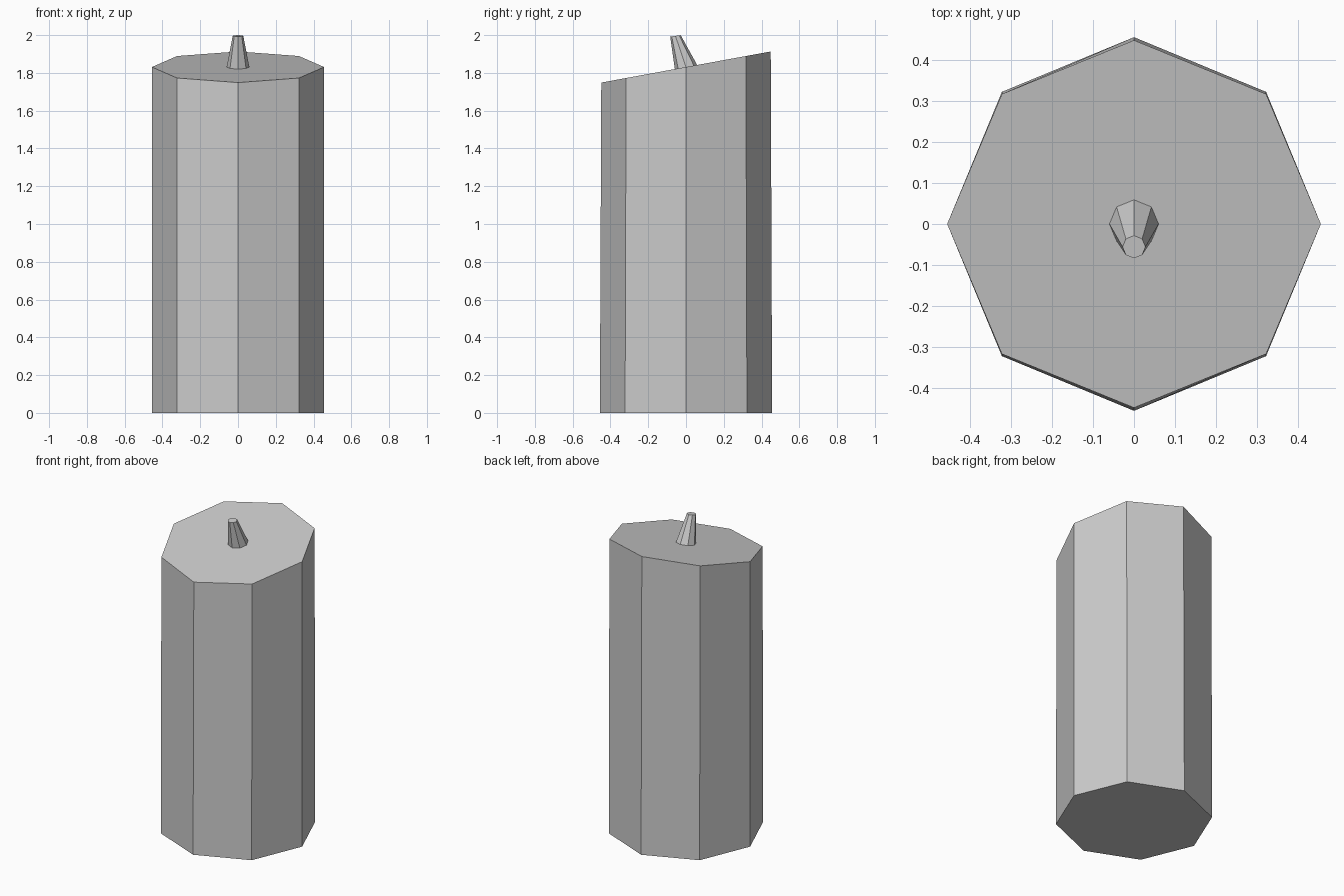
import bpy, bmesh
from math import radians
from mathutils import Matrix, Vector

if "Cube" in bpy.data.objects:
    bpy.data.objects.remove(bpy.data.objects["Cube"])


def ring(bm, radius, centre, tilt):
    """Eight-sided ring tilted about the x axis."""
    mat = Matrix.Translation(centre) @ Matrix.Rotation(radians(tilt), 4, 'X')
    return [bm.verts.new(mat @ (Matrix.Rotation(radians(45 * i), 4, 'Z') @ Vector((radius, 0, 0))))
            for i in range(8)]


def tapered_prism(name, lower, upper, closed_base):
    """Loft two octagons into a flat-shaded prism."""
    bm = bmesh.new()
    a, b = ring(bm, *lower), ring(bm, *upper)
    for i in range(8):
        j = (i + 1) % 8
        bm.faces.new((a[i], a[j], b[j], b[i]))
    bm.faces.new(b)
    if closed_base:
        bm.faces.new(a[::-1])
    mesh = bpy.data.meshes.new(name)
    bm.to_mesh(mesh)
    bm.free()
    obj = bpy.data.objects.new(name, mesh)
    bpy.context.collection.objects.link(obj)
    return obj


# Candle body with slanted top
tapered_prism("candle_body", (0.456, (0, 0, 0), 0), (0.456, (0, 0, 1.831), 10.4), True)

# Short bent wick, its open base resting on the slanted top
tapered_prism("wick", (0.06, (0, 0, 1.831), 10.4), (0.028, (0, -0.056, 1.996), 8), False)
